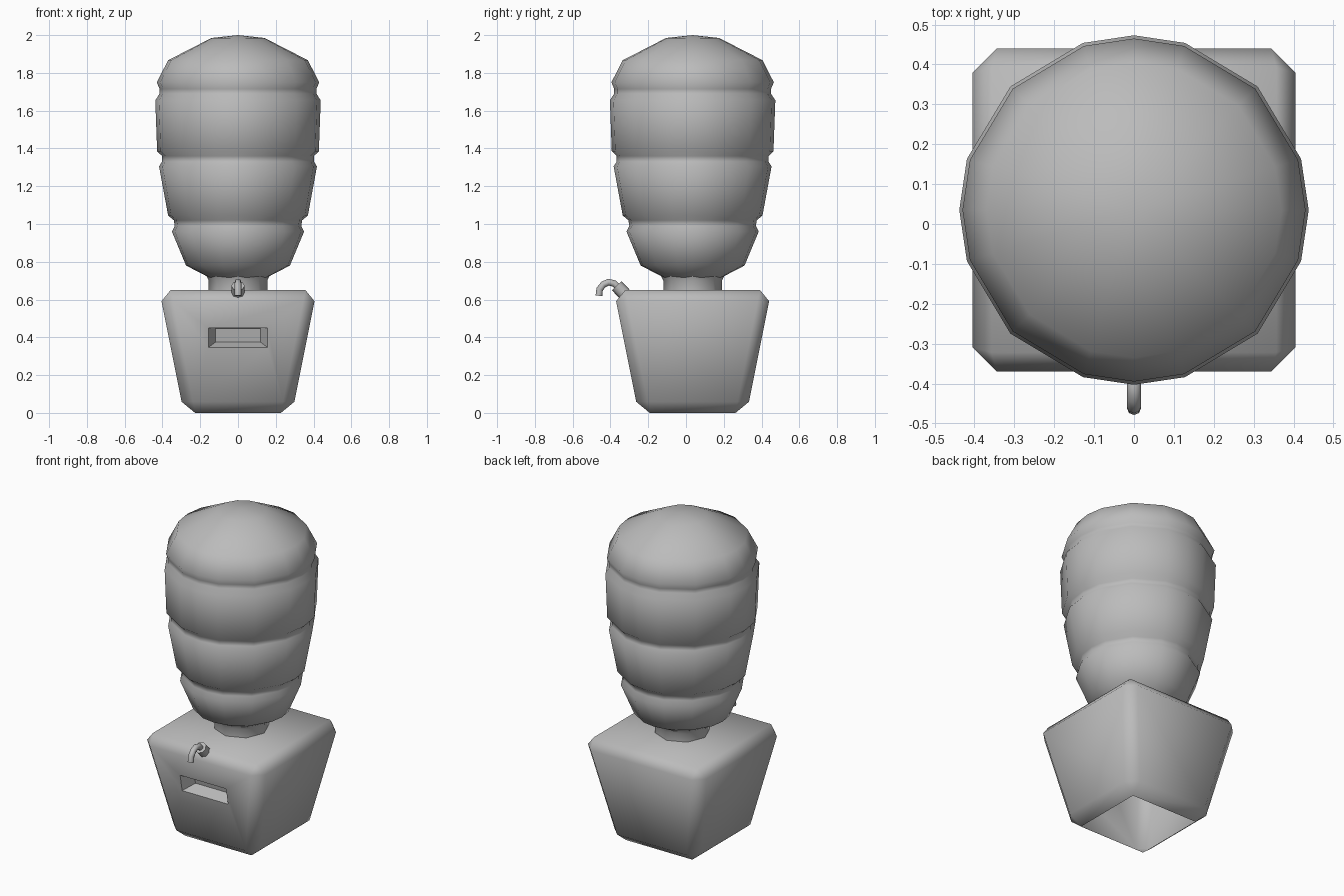
import bpy, bmesh, math
from mathutils import Vector

if "Cube" in bpy.data.objects:
    bpy.data.objects.remove(bpy.data.objects["Cube"], do_unlink=True)

CY = 0.035  # depth of the bottle and cabinet axis

grey = bpy.data.materials.new("plain_grey")
grey.use_nodes = True
grey.diffuse_color = (0.5, 0.5, 0.5, 1)
grey.node_tree.nodes["Principled BSDF"].inputs["Base Color"].default_value = (0.5, 0.5, 0.5, 1)


def add_object(name, data):
    obj = bpy.data.objects.new(name, data)
    bpy.context.scene.collection.objects.link(obj)
    data.materials.append(grey)
    return obj


def finish(name, bm, angle):
    mesh = bpy.data.meshes.new(name)
    bm.to_mesh(mesh)
    bm.free()
    obj = add_object(name, mesh)
    bpy.ops.object.select_all(action='DESELECT')
    obj.select_set(True)
    bpy.context.view_layer.objects.active = obj
    bpy.ops.object.shade_smooth_by_angle(angle=math.radians(angle))
    return obj


def lathe(name, profile, angles, smooth):
    """Spin (radius, height) points, listed top down, about the axis."""
    bm = bmesh.new()
    rings = []
    for r, z in profile:
        if r == 0:
            rings.append([bm.verts.new((0, CY, z))] * len(angles))
        else:
            rings.append([bm.verts.new((r * math.cos(a), CY + r * math.sin(a), z))
                          for a in map(math.radians, angles)])
    for up, low in zip(rings, rings[1:]):
        for i in range(len(angles)):
            j = (i + 1) % len(angles)
            loop = list(dict.fromkeys((up[i], low[i], low[j], up[j])))
            bm.faces.new(loop)
    return finish(name, bm, smooth)


# Ribbed bottle, with the uneven spacing of a rounded box
quarter = (0, 17, 45, 73)
bottle_angles = [90 * q + a for q in range(4) for a in quarter]
lathe("bottle", [
    (0, 2.0), (0.14, 1.985), (0.37, 1.867), (0.43, 1.75),
    (0.415, 1.715), (0.415, 1.69), (0.438, 1.655), (0.428, 1.385),
    (0.402, 1.36), (0.402, 1.33), (0.418, 1.305), (0.37, 1.045),
    (0.34, 1.02), (0.335, 0.99), (0.35, 0.96), (0.275, 0.78), (0.14, 0.71),
], bottle_angles, 180)

# Bottle neck
lathe("bottle_neck", [(0.17, 0.73), (0.155, 0.70), (0.155, 0.64)], range(0, 360, 45), 60)

# Tapered cabinet with chamfered edges and an open underside
bm = bmesh.new()
bmesh.ops.create_cube(bm, size=2)
for v in bm.verts:
    half = 0.417 if v.co.z > 0 else 0.287
    v.co = (v.co.x * half, CY + v.co.y * half, 0.65 if v.co.z > 0 else 0)
bmesh.ops.bevel(bm, geom=bm.edges[:], offset=0.06, segments=1, affect='EDGES')
bm.normal_update()
bottom = min(bm.faces, key=lambda f: f.normal.z)
bmesh.ops.delete(bm, geom=[bottom], context='FACES_ONLY')

# Cup slot sunk into the front of the cabinet
front = min(bm.faces, key=lambda f: f.normal.y)


def slot_ring(half_width, low, high, depth):
    bmesh.ops.inset_individual(bm, faces=[front], thickness=0.01)
    mid = front.calc_center_median().z
    for v in front.verts:
        z = high if v.co.z > mid else low
        wall = CY - 0.30 - (z - 0.065) * 0.2
        v.co = (math.copysign(half_width, v.co.x), wall + depth, z)


slot_ring(0.157, 0.347, 0.45, 0)
slot_ring(0.118, 0.375, 0.448, 0.08)
finish("cabinet", bm, 58)

# Tap collar, square to the chamfered front edge
start, end = Vector((0, -0.325, 0.63)), Vector((0, -0.367, 0.673))
bm = bmesh.new()
bmesh.ops.create_cone(bm, cap_ends=True, segments=8, radius1=0.035, radius2=0.035,
                      depth=(end - start).length)
collar = finish("tap_collar", bm, 50)
collar.location = (start + end) / 2
collar.rotation_euler = (end - start).to_track_quat('Z', 'Y').to_euler()

# Curved tap spout
curve = bpy.data.curves.new("tap_spout", 'CURVE')
curve.dimensions = '3D'
curve.bevel_depth = 0.018
curve.bevel_resolution = 2
curve.use_fill_caps = True
path = [(-0.36, 0.665), (-0.38, 0.685), (-0.41, 0.692), (-0.437, 0.68), (-0.457, 0.655), (-0.461, 0.62)]
spline = curve.splines.new('POLY')
spline.points.add(len(path) - 1)
for point, (y, z) in zip(spline.points, path):
    point.co = (0, y, z, 1)
spline.use_smooth = True
add_object("tap_spout", curve)
